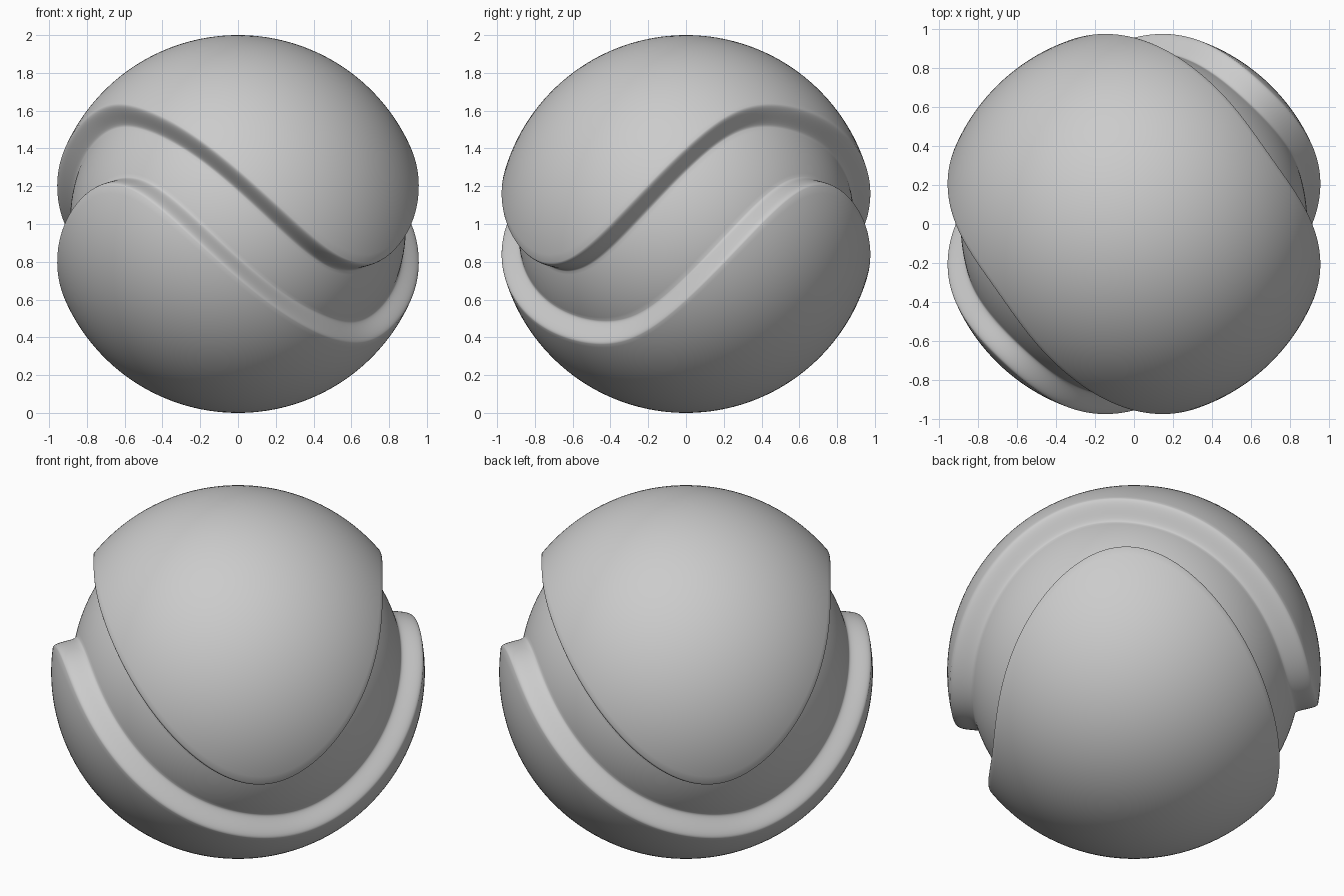
import bpy, bmesh
from math import sin, cos, radians, pi, sqrt

if "Cube" in bpy.data.objects:
    bpy.data.objects.remove(bpy.data.objects["Cube"])

R_OUT, R_FLOOR = 1.0, 0.89   # shell radius and channel floor radius
WALL = 4.5                   # width of the rounded channel wall, degrees
N = 360                      # columns around the ball


# Latitude (degrees) of the upper lobe's wavy rim at azimuth p
def rim(p):
    q = p - radians(39)
    return (17 + 25.5 * cos(2 * q) - 3 * cos(4 * q)
            + 1.8 * sin(2 * q) - 1.8 * sin(4 * q))


# Latitude span of the wall, widened where the rim is steep
def wall_span(p):
    slope = (rim(p + 0.01) - rim(p - 0.01)) / 0.02 * pi / 180
    return WALL * sqrt(1 + slope * slope)


def lerp(a, b, t):
    return a + (b - a) * t


# One meridian of (latitude, radius): upper lobe, wall, floor, wall, lower lobe
def meridian(p):
    top, low = rim(p), -rim(-p)
    top_in, low_in = top - wall_span(p), low + wall_span(-p)
    pts = [(lerp(90, top, i / 40), R_OUT) for i in range(1, 41)]
    for i in range(1, 13):
        t = i / 12
        s = t * t * (3 - 2 * t)
        pts.append((lerp(top, top_in, t), lerp(R_OUT, R_FLOOR, s)))
    pts += [(lerp(top_in, low_in, i / 16), R_FLOOR) for i in range(1, 17)]
    for i in range(1, 13):
        t = i / 12
        s = t * t * (3 - 2 * t)
        pts.append((lerp(low_in, low, t), lerp(R_FLOOR, R_OUT, s)))
    pts += [(lerp(low, -90, i / 40), R_OUT) for i in range(1, 40)]
    return pts


# Ball with two interlocking lobes separated by a wavy channel
bm = bmesh.new()
north = bm.verts.new((0, 0, 2))
south = bm.verts.new((0, 0, 0))
cols = []
for k in range(N):
    p = 2 * pi * k / N
    col = []
    for lat, r in meridian(p):
        a = radians(lat)
        col.append(bm.verts.new((r * cos(a) * cos(p), r * cos(a) * sin(p),
                                 1 + r * sin(a))))
    cols.append(col)
for k in range(N):
    a, b = cols[k], cols[(k + 1) % N]
    bm.faces.new((north, a[0], b[0]))
    bm.faces.new((south, b[-1], a[-1]))
    for i in range(len(a) - 1):
        bm.faces.new((a[i], a[i + 1], b[i + 1], b[i]))
for f in bm.faces:
    f.smooth = True
mesh = bpy.data.meshes.new("channelled_ball")
bm.to_mesh(mesh)
bm.free()
ball = bpy.data.objects.new("channelled_ball", mesh)
bpy.context.collection.objects.link(ball)
